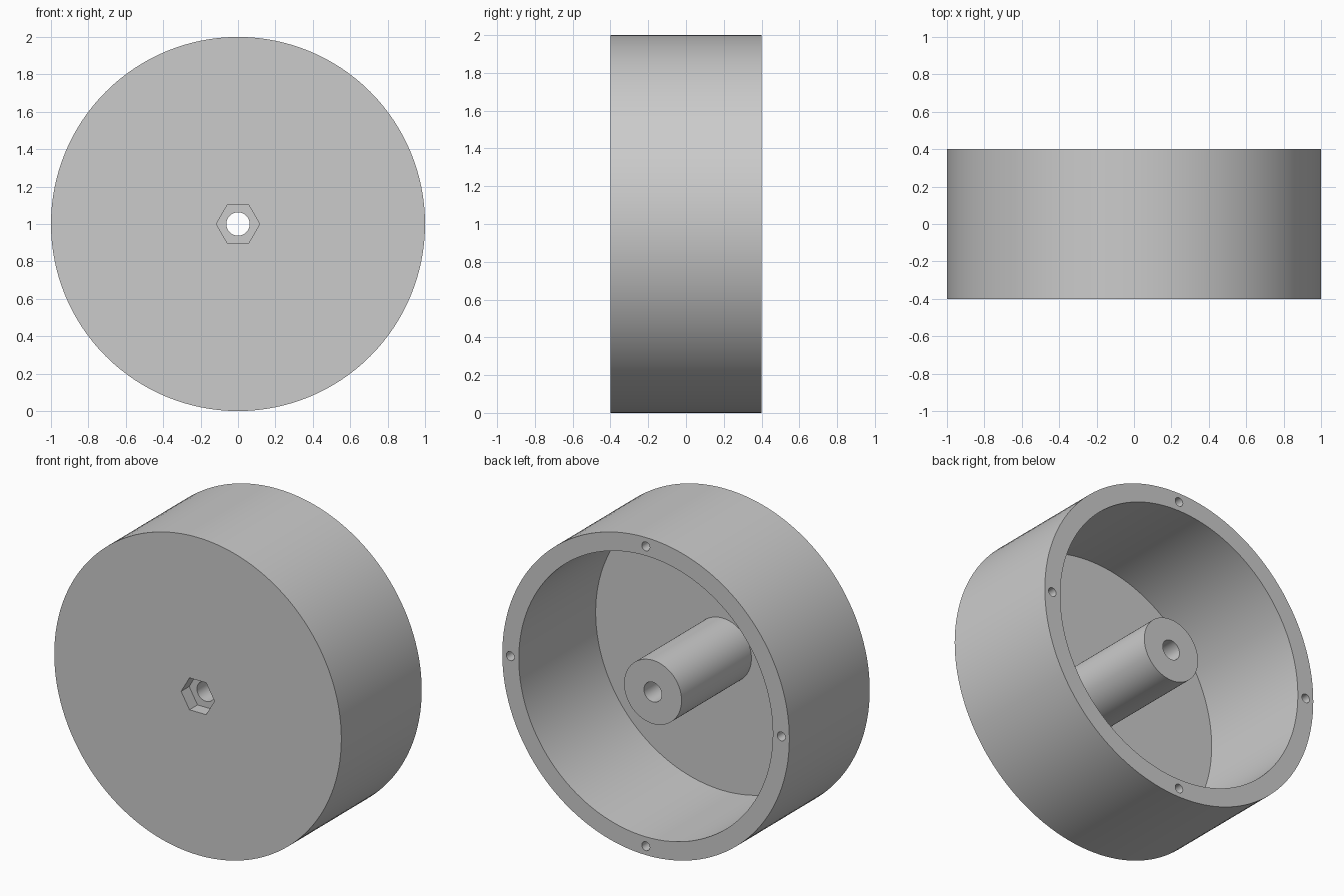
import bpy, bmesh, math

cube = bpy.data.objects.get("Cube")
if cube:
    bpy.data.objects.remove(cube, do_unlink=True)

AXIS_Z = 1.0
FRONT, BACK = -0.4, 0.4
FLOOR, BOSS_END = -0.365, 0.33
RIM_R, INNER_R, BOSS_R, BORE_R = 1.0, 0.885, 0.2, 0.062

grey = bpy.data.materials.new("plain_grey")
grey.use_nodes = True
colour = (0.6, 0.6, 0.6, 1)
grey.diffuse_color = colour
grey.node_tree.nodes["Principled BSDF"].inputs["Base Color"].default_value = colour


def revolve(name, profile, sides, closed, cx=0.0, cz=AXIS_Z):
    """Turn (radius, y) points round an axis along y; open profiles get end caps."""
    bm = bmesh.new()
    turns = [2 * math.pi * i / sides for i in range(sides)]
    rings = [[bm.verts.new((cx + r * math.cos(a), y, cz + r * math.sin(a))) for a in turns]
             for r, y in profile]
    pairs = list(zip(rings, rings[1:]))
    if closed:
        pairs.append((rings[-1], rings[0]))
    else:
        bm.faces.new(rings[0])
        bm.faces.new(rings[-1])
    for a, b in pairs:
        for i in range(sides):
            j = (i + 1) % sides
            bm.faces.new((a[i], a[j], b[j], b[i]))
    bmesh.ops.recalc_face_normals(bm, faces=bm.faces)
    mesh = bpy.data.meshes.new(name)
    bm.to_mesh(mesh)
    bm.free()
    mesh.materials.append(grey)
    obj = bpy.data.objects.new(name, mesh)
    bpy.context.collection.objects.link(obj)
    return obj


# Hollow drum with its floor, central boss and through bore
drum = revolve("wheel_drum", [
    (BORE_R, FRONT), (RIM_R, FRONT), (RIM_R, BACK), (INNER_R, BACK),
    (INNER_R, FLOOR), (BOSS_R, FLOOR), (BOSS_R, BOSS_END), (BORE_R, BOSS_END),
], 128, True)

# Hexagonal nut pocket in the front, four blind screw holes in the back rim
cutters = [revolve("nut_pocket_cutter", [(0.116, FRONT - 0.1), (0.116, FRONT + 0.08)], 6, False)]
for k in range(4):
    a = k * math.pi / 2
    cutters.append(revolve("screw_hole_cutter", [(0.028, BACK - 0.2), (0.028, BACK + 0.1)], 24, False,
                           0.944 * math.cos(a), AXIS_Z + 0.944 * math.sin(a)))
for cutter in cutters:
    cutter.hide_render = True
    cut = drum.modifiers.new(cutter.name, 'BOOLEAN')
    cut.operation = 'DIFFERENCE'
    cut.solver = 'EXACT'
    cut.object = cutter

# Bake the cuts and drop the cutters
graph = bpy.context.evaluated_depsgraph_get()
finished = bpy.data.meshes.new_from_object(drum.evaluated_get(graph))
drum.modifiers.clear()
drum.data = finished
for cutter in cutters:
    bpy.data.objects.remove(cutter, do_unlink=True)

# Smooth round walls with sharp rims
bpy.ops.object.select_all(action='DESELECT')
drum.select_set(True)
bpy.context.view_layer.objects.active = drum
bpy.ops.object.shade_smooth_by_angle(angle=math.radians(30))
